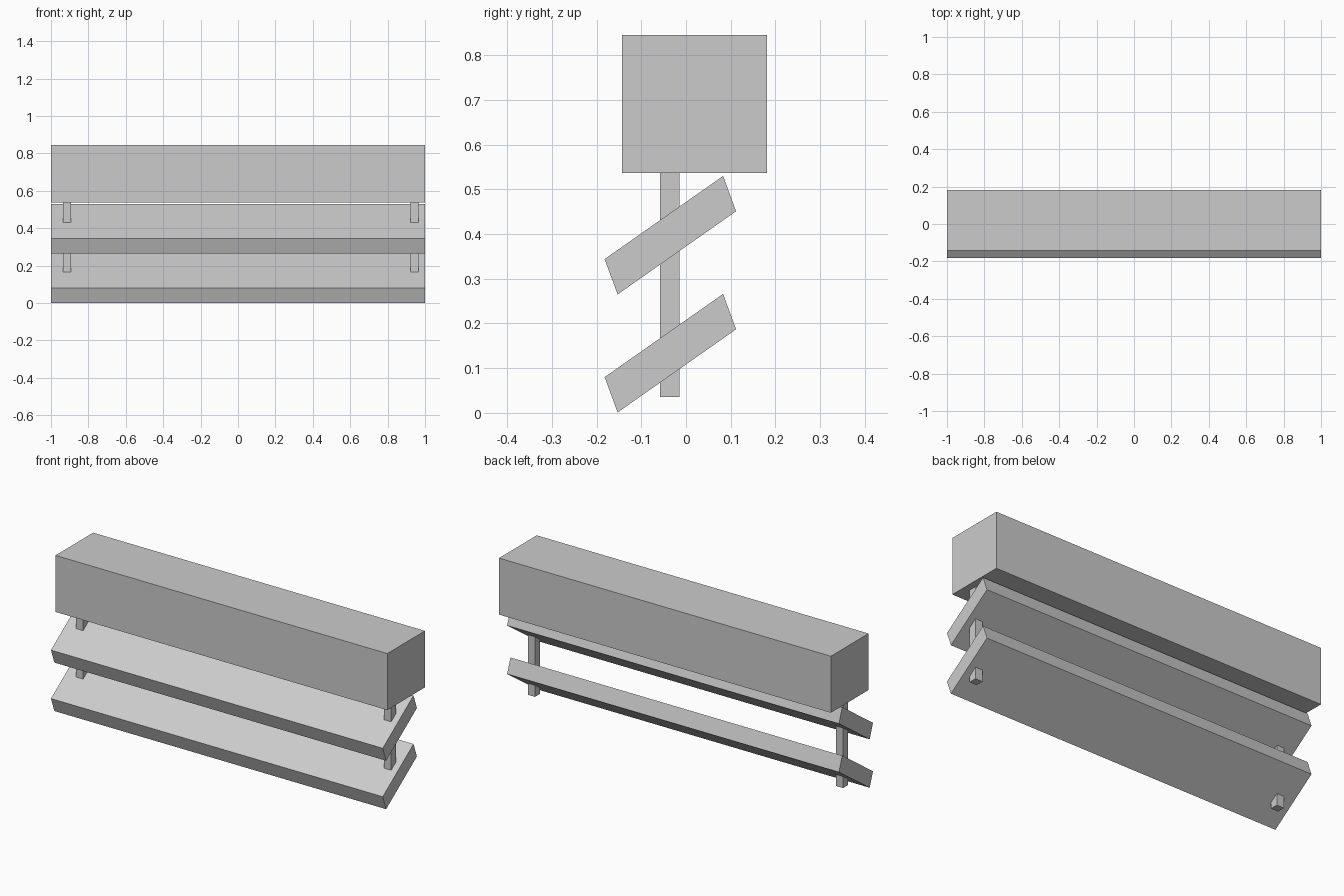
import bpy
import bmesh

cube = bpy.data.objects.get("Cube")
if cube:
    bpy.data.objects.remove(cube, do_unlink=True)

# Single flat colour
grey = bpy.data.materials.new("light_grey")
grey.use_nodes = True
colour = (0.6, 0.6, 0.6, 1)
grey.diffuse_color = colour
grey.node_tree.nodes["Principled BSDF"].inputs["Base Color"].default_value = colour


def extrude_profile(name, profile, x0, x1):
    """Sweep a closed (y, z) profile along x."""
    bm = bmesh.new()
    face = bm.faces.new([bm.verts.new((x0, y, z)) for y, z in profile])
    out = bmesh.ops.extrude_face_region(bm, geom=[face])
    verts = [v for v in out["geom"] if isinstance(v, bmesh.types.BMVert)]
    bmesh.ops.translate(bm, verts=verts, vec=(x1 - x0, 0, 0))
    bmesh.ops.recalc_face_normals(bm, faces=bm.faces)
    mesh = bpy.data.meshes.new(name)
    bm.to_mesh(mesh)
    bm.free()
    mesh.materials.append(grey)
    obj = bpy.data.objects.new(name, mesh)
    bpy.context.collection.objects.link(obj)
    return obj


def rectangle(y0, y1, z0, z1):
    return [(y0, z0), (y1, z0), (y1, z1), (y0, z1)]


# Box along the top
extrude_profile("head_box", rectangle(-0.143, 0.181, 0.537, 0.845), -1, 1)

# Tilted slats
slat = [(-0.153, 0.0), (0.112, 0.186), (0.083, 0.265), (-0.182, 0.079)]
for name, lift in (("lower_slat", 0.001), ("upper_slat", 0.265)):
    extrude_profile(name, [(y, z + lift) for y, z in slat], -1, 1)

# Square hanging posts through the slats
for name, x in (("right_post", -0.936), ("left_post", 0.921)):
    extrude_profile(name, rectangle(-0.058, -0.015, 0.035, 0.54), x, x + 0.043)
